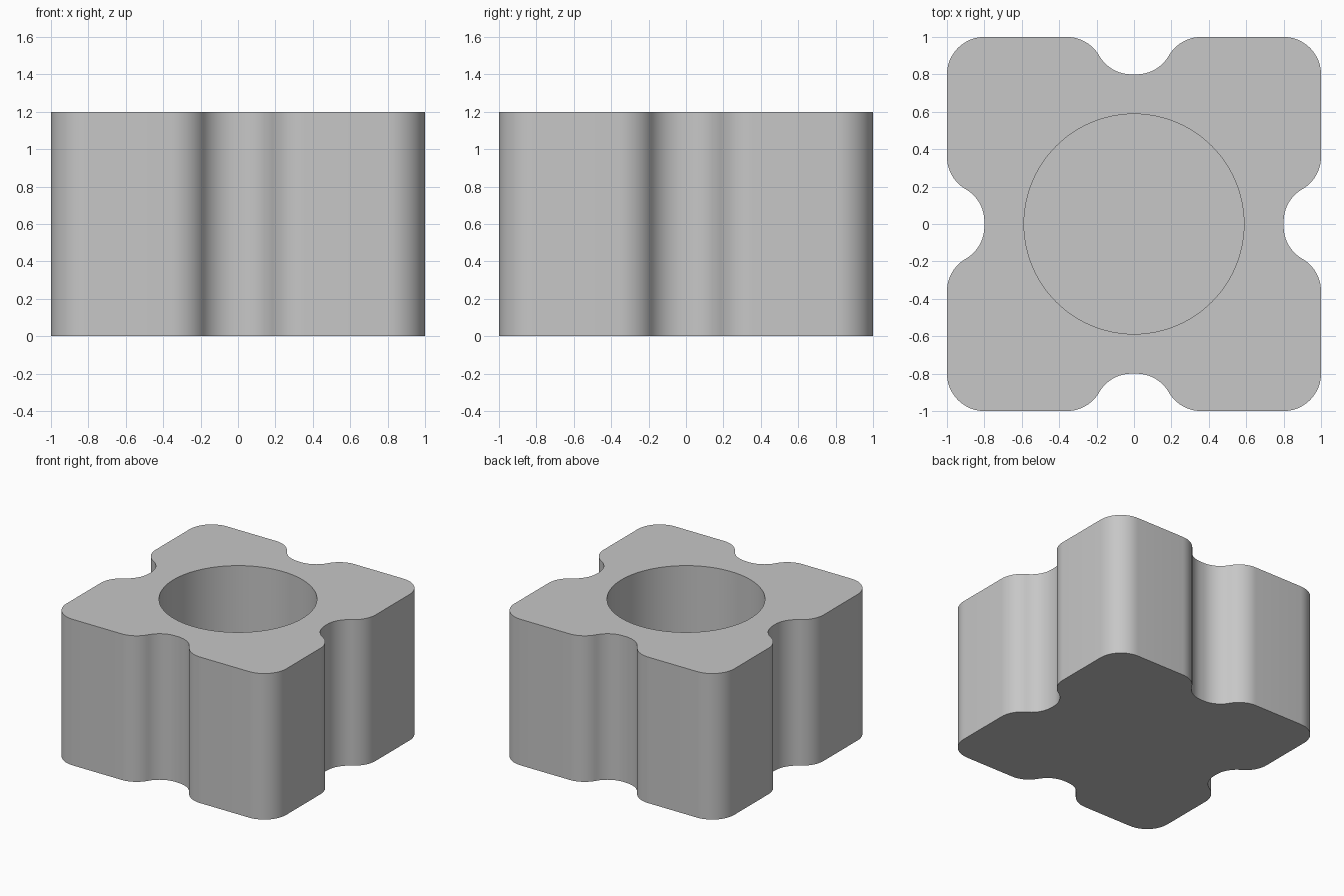
import bpy
import bmesh
from math import radians, cos, sin
from mathutils import Matrix, Vector

cube = bpy.data.objects.get("Cube")
if cube:
    bpy.data.objects.remove(cube, do_unlink=True)

HEIGHT = 1.2
RADIUS = 0.2        # shared by corners, grooves and groove lips
FLAT = 0.013        # half width of the flat groove floor
LIP = FLAT + 2 * RADIUS * cos(radians(30))
BOWL_RADIUS = 0.588
FLOOR = 0.2

grey = bpy.data.materials.new("plain_grey")
grey.use_nodes = True
grey.diffuse_color = (0.57, 0.57, 0.57, 1)
grey.node_tree.nodes["Principled BSDF"].inputs["Base Color"].default_value = grey.diffuse_color


def arc(cx, cy, start, end, steps=12):
    """Points on a rounded stretch of the outline."""
    angles = [radians(start + (end - start) * i / steps) for i in range(steps + 1)]
    return [Vector((cx + RADIUS * cos(a), cy + RADIUS * sin(a), 0)) for a in angles]


# One quarter of the outline, from groove centre to groove centre
inner = 1 - RADIUS
quarter = (arc(FLAT, 1, -90, -30)
           + arc(LIP, inner, 150, 90)[1:]
           + arc(inner, inner, 90, 0)
           + arc(inner, LIP, 0, -60)
           + arc(1, FLAT, 120, 180)[1:])
outline = [Matrix.Rotation(radians(-90 * k), 3, 'Z') @ p for k in range(4) for p in quarter]

# Grooved block, extruded from the outline
bm = bmesh.new()
base = bm.faces.new([bm.verts.new(p) for p in outline])
top = bmesh.ops.extrude_face_region(bm, geom=[base], use_keep_orig=True)
bmesh.ops.translate(bm, vec=(0, 0, HEIGHT),
                    verts=[v for v in top["geom"] if isinstance(v, bmesh.types.BMVert)])
bmesh.ops.recalc_face_normals(bm, faces=bm.faces)
mesh = bpy.data.meshes.new("grooved_block")
bm.to_mesh(mesh)
bm.free()
mesh.materials.append(grey)
block = bpy.data.objects.new("grooved_block", mesh)
bpy.context.collection.objects.link(block)

# Round bowl sunk into the top
bpy.ops.mesh.primitive_cylinder_add(vertices=96, radius=BOWL_RADIUS, depth=HEIGHT,
                                    location=(0, 0, FLOOR + HEIGHT / 2))
cutter = bpy.context.object
cutter.name = "bowl_cutter"
cutter.hide_render = True
cutter.data.materials.append(grey)

cut = block.modifiers.new("bowl", 'BOOLEAN')
cut.operation = 'DIFFERENCE'
cut.solver = 'EXACT'
cut.object = cutter
bpy.ops.object.select_all(action='DESELECT')
block.select_set(True)
bpy.context.view_layer.objects.active = block
bpy.ops.object.modifier_apply(modifier=cut.name)
bpy.data.objects.remove(cutter, do_unlink=True)

# Smooth curved walls, crisp rims
bpy.ops.object.shade_smooth_by_angle(angle=radians(30))
